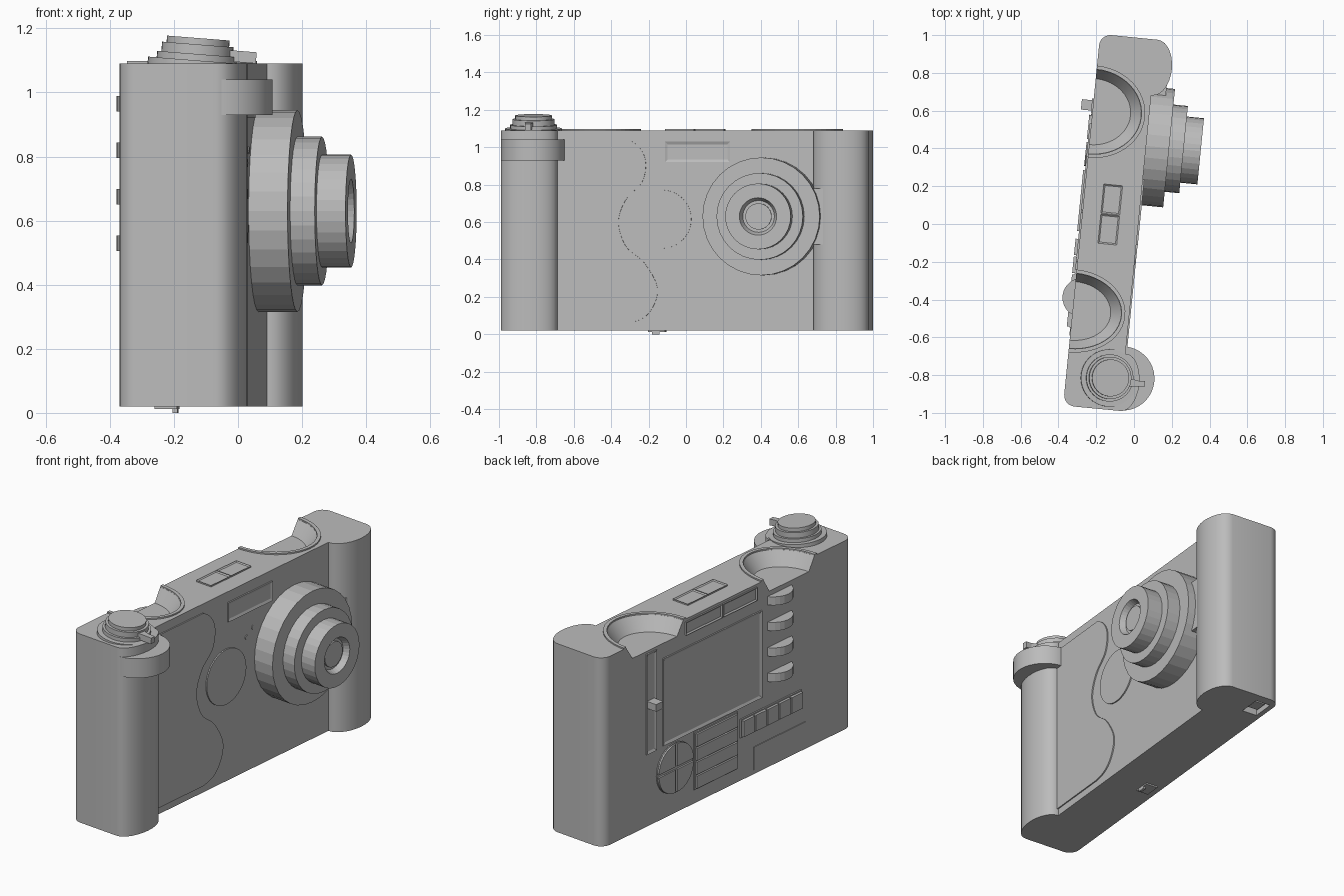
import bpy, bmesh
from math import sin, cos, pi, radians
from mathutils import Matrix, Vector

cube = bpy.data.objects.get("Cube")
if cube:
    bpy.data.objects.remove(cube)

grey = bpy.data.materials.new("grey")
grey.use_nodes = True
grey.diffuse_color = (0.5, 0.5, 0.5, 1)
grey.node_tree.nodes["Principled BSDF"].inputs["Base Color"].default_value = (0.5, 0.5, 0.5, 1)

# Built along its own axes (w = depth, u = width, z = up), then turned slightly
TURN = Matrix.Rotation(radians(-5.7), 4, 'Z')
FRONT, BACK, BASE, TOP = 0.023, -0.278, 0.02, 1.09


def finish(name, bm, smooth=False, matrix=TURN):
    bmesh.ops.recalc_face_normals(bm, faces=bm.faces)
    bm.transform(matrix)
    mesh = bpy.data.meshes.new(name)
    bm.to_mesh(mesh)
    bm.free()
    mesh.materials.append(grey)
    ob = bpy.data.objects.new(name, mesh)
    bpy.context.collection.objects.link(ob)
    if smooth:
        smooth_edges(ob)
    return ob


def activate(ob):
    bpy.ops.object.select_all(action='DESELECT')
    ob.select_set(True)
    bpy.context.view_layer.objects.active = ob


def smooth_edges(ob):
    activate(ob)
    bpy.ops.object.shade_smooth_by_angle(angle=radians(30))


def arc(cx, cy, rx, ry, a0=0, a1=360, n=32):
    full = abs(a1 - a0) == 360
    steps = [radians(a0 + (a1 - a0) * i / n) for i in range(n if full else n + 1)]
    return [(cx + rx * cos(a), cy + ry * sin(a)) for a in steps]


def prism(name, pts, lo, hi, axis='z', smooth=False, matrix=TURN):
    bm = bmesh.new()
    place = (lambda p, d: (p[0], p[1], d)) if axis == 'z' else (lambda p, d: (d, p[0], p[1]))
    face = bm.faces.new([bm.verts.new(place(p, lo)) for p in pts])
    out = bmesh.ops.extrude_face_region(bm, geom=[face])
    move = Vector(place((0, 0), hi - lo))
    bmesh.ops.translate(bm, vec=move, verts=[v for v in out['geom'] if isinstance(v, bmesh.types.BMVert)])
    return finish(name, bm, smooth, matrix)


def box(name, w0, w1, u0, u1, z0, z1):
    return prism(name, [(u0, z0), (u1, z0), (u1, z1), (u0, z1)], w0, w1, 'w')


def framed(name, lo, hi, normal, rim=0.015, depth=0.006):
    # Box whose outward face is inset and pushed in
    bm = bmesh.new()
    bmesh.ops.create_cube(bm, size=1)
    lo, hi, normal = Vector(lo), Vector(hi), Vector(normal)
    for v in bm.verts:
        v.co = Vector([(a + b) / 2 + c * (b - a) for a, b, c in zip(lo, hi, v.co)])
    bm.normal_update()
    face = max(bm.faces, key=lambda f: f.normal.dot(normal))
    bmesh.ops.inset_region(bm, faces=[face], thickness=rim)
    bmesh.ops.translate(bm, vec=-normal * depth, verts=face.verts)
    return finish(name, bm)


def lathe(name, profile, u, z, n=32):
    bm = bmesh.new()
    rings = [[bm.verts.new((w, u + y, z + x)) for x, y in arc(0, 0, r, r, n=n)] for r, w in profile]
    for a, b in zip(rings, rings[1:]):
        for i in range(n):
            j = (i + 1) % n
            bm.faces.new((a[i], a[j], b[j], b[i]))
    bm.faces.new(rings[0])
    bm.faces.new(rings[-1])
    return finish(name, bm)


def cut(ob, cutter):
    mod = ob.modifiers.new("cut", 'BOOLEAN')
    mod.operation, mod.object, mod.solver = 'DIFFERENCE', cutter, 'EXACT'
    activate(ob)
    bpy.ops.object.modifier_apply(modifier=mod.name)
    bpy.data.objects.remove(cutter)


def spline(pts, n=8):
    out = []
    for i in range(1, len(pts) - 2):
        a, b, c, d = (Vector(p) for p in pts[i - 1:i + 3])
        for k in range(n):
            t = k / n
            out.append(tuple(0.5 * (2 * b + (c - a) * t + (2 * a - 5 * b + 4 * c - d) * t ** 2
                                    + (3 * b - a - 3 * c + d) * t ** 3)))
    return out + [pts[-2]]


# Body with a bulging grip at each end
outline = (arc(-0.218, -0.933, 0.06, 0.06, 180, 270, 6)
           + arc(0.028, -0.84, 0.084, 0.152, -90, 90, 14) + [(FRONT, -0.688)]
           + [(FRONT, 0.687)] + arc(0.028, 0.835, 0.09, 0.148, -90, 90, 14)
           + arc(-0.218, 0.923, 0.06, 0.06, 90, 180, 6))
body = prism("body", outline, BASE, TOP)

# Scooped rests in the top rear edge, with thin raised rims
for side, u, half in (("left", 0.57, 0.225), ("right", -0.49, 0.2)):
    bm = bmesh.new()
    bmesh.ops.create_cone(bm, cap_ends=True, segments=48, radius1=0.78, radius2=1.04, depth=1)
    bm.transform(Matrix.Translation((BACK, u, TOP - 0.03)) @ Matrix.Diagonal((0.26, half, 0.09, 1)))
    cut(body, finish("scoop_cutter", bm))
    rim = arc(BACK, u, 0.28, half + 0.02, -90, 90, 24) + arc(BACK, u, 0.26, half, 90, -90, 24)
    prism(side + "_scoop_rim", rim, TOP - 0.01, TOP + 0.008)

# Battery slot underneath
cut(body, box("slot_cutter", -0.25, -0.16, 0.8, 0.93, -0.05, 0.06))
smooth_edges(body)
box("slot_catch", -0.235, -0.175, 0.83, 0.9, 0.035, 0.07)

# Small latch underneath
box("latch_plate", -0.24, -0.17, -0.22, -0.13, 0.012, 0.03)
box("latch_tab", -0.185, -0.17, -0.2, -0.16, 0.0, 0.02)

# Collar around the right grip
prism("grip_collar", arc(0.02, -0.82, 0.17, 0.17, n=40), 0.93, 1.04, smooth=True)

# Stepped lens barrel with a tapered bore
lathe("lens_barrel", [(0.315, 0.0), (0.315, 0.145), (0.232, 0.145), (0.232, 0.222),
                      (0.176, 0.222), (0.176, 0.313), (0.1, 0.313), (0.085, 0.28), (0.07, 0.28),
                      (0.07, 0.29)], 0.418, 0.63)
box("lens_bridge", 0.0, 0.1, 0.62, 0.78, 0.48, 0.78)

# Front grip panel and round plate
edge = spline([(-0.5, 0.06), (-0.31, 0.06), (-0.2, 0.11), (-0.15, 0.24), (-0.22, 0.38), (-0.32, 0.47),
               (-0.36, 0.6), (-0.32, 0.72), (-0.23, 0.82), (-0.22, 0.95), (-0.31, 1.04), (-0.5, 1.04)])
prism("grip_panel", [(-0.7, 0.06)] + edge + [(-0.7, 1.04)], 0.01, FRONT + 0.007, 'w')
prism("round_plate", arc(-0.125, 0.615, 0.156, 0.156, n=40), 0.01, FRONT + 0.007, 'w')

# Flash window and sensor dots
framed("flash_window", (0.01, -0.11, 0.92), (FRONT + 0.008, 0.24, 1.03), (1, 0, 0), 0.02)
for i, (u, z) in enumerate([(0.04, 0.78), (0.09, 0.82)]):
    prism(f"sensor_dot_{i}", arc(u, z, 0.012, 0.012, n=12), 0.01, FRONT + 0.004, 'w')

# Accessory shoe on top
for i, u in enumerate((-0.12, 0.04)):
    framed(f"shoe_{i}", (-0.18, u, TOP - 0.01), (-0.08, u + 0.155, TOP + 0.008), (0, 0, 1), 0.01, 0.005)

# Tilted shutter dial with lever
TILT = Matrix.Translation((-0.13, -0.815, TOP)) @ Matrix.Rotation(radians(4.5), 4, 'Y')
for name, r, lo, hi in (("dial_base", 0.152, -0.03, 0.01), ("dial_ring", 0.125, 0, 0.03),
                        ("dial_collar", 0.112, 0.02, 0.06), ("shutter_button", 0.098, 0.05, 0.08)):
    prism(name, arc(0, 0, r, r, n=40), lo, hi, smooth=True, matrix=TILT)
lever = [(0.1, -0.045), (0.15, -0.045), (0.185, -0.045), (0.185, -0.015), (0.15, -0.015), (0.1, 0)]
prism("dial_lever", lever, 0.015, 0.05, matrix=TILT)

# Rear screen and viewfinder strip
OUT = BACK - 0.008
framed("screen", (OUT, -0.27, 0.435), (BACK + 0.01, 0.51, 0.93), (-1, 0, 0), 0.02, 0.007)
framed("viewfinder_wide", (OUT, 0.045, 1.0), (BACK + 0.01, 0.33, 1.075), (-1, 0, 0), 0.012)
framed("viewfinder_narrow", (OUT, -0.23, 1.0), (BACK + 0.01, 0.035, 1.075), (-1, 0, 0), 0.012)

# Slider in a slot
framed("slider_slot", (OUT, 0.56, 0.43), (BACK + 0.01, 0.64, 1.0), (-1, 0, 0), 0.02, 0.007)
box("slider_knob", -0.34, BACK, 0.575, 0.63, 0.69, 0.73)

# Thumb wheels
for i in range(4):
    z = 0.965 - 0.145 * i
    prism(f"thumb_wheel_{i}", arc(-0.235, -0.415, 0.104, 0.104, n=24), z - 0.024, z + 0.024)

# Four-way pad
for i in range(4):
    a = pi / 4 + i * pi / 2
    cu, cz = 0.416 + 0.012 * cos(a), 0.28 + 0.012 * sin(a)
    prism(f"pad_quarter_{i}", [(cu, cz)] + arc(cu, cz, 0.128, 0.128, i * 90, i * 90 + 90, 10),
          BACK - 0.015, BACK + 0.01, 'w')
prism("pad_base", arc(0.416, 0.28, 0.142, 0.142, n=40), BACK - 0.006, BACK + 0.01, 'w')

# Button stack, button row and label plate
box("stack_base", OUT, BACK + 0.01, -0.075, 0.265, 0.1, 0.425)
for i in range(4):
    z = 0.108 + i * 0.079
    box(f"stack_button_{i}", BACK - 0.018, BACK, -0.067, 0.257, z, z + 0.071)
box("row_base", OUT, BACK + 0.01, -0.58, -0.1, 0.265, 0.37)
for i in range(5):
    u = -0.575 + i * 0.095
    box(f"row_button_{i}", BACK - 0.022, BACK, u, u + 0.087, 0.272, 0.363)
box("label_plate", BACK - 0.004, BACK + 0.01, -0.62, -0.21, 0.045, 0.175)
